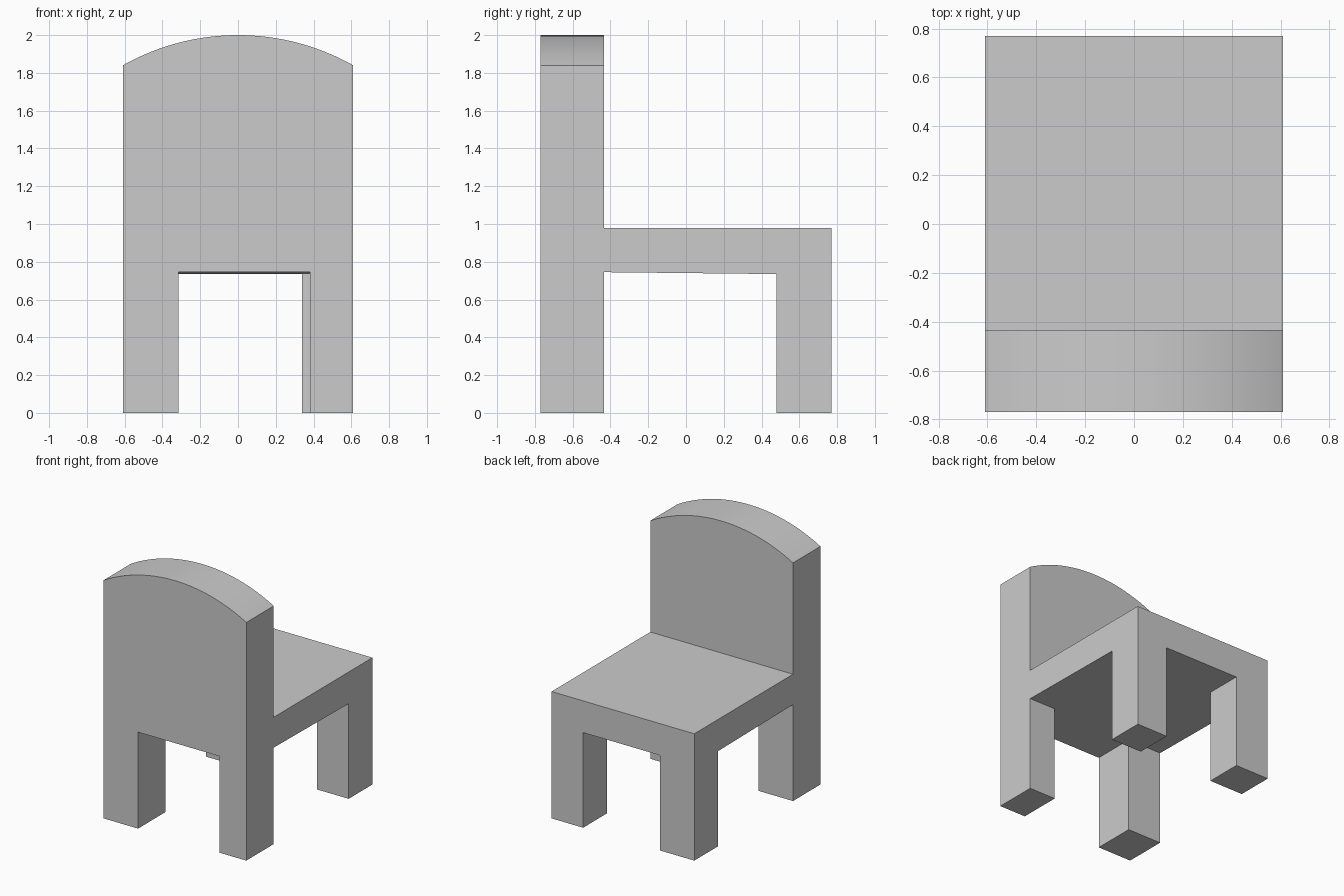
import bpy
import bmesh
import math

cube = bpy.data.objects.get("Cube")
if cube:
    bpy.data.objects.remove(cube, do_unlink=True)

grey = bpy.data.materials.new("plain grey")
grey.use_nodes = True
COLOUR = (0.6, 0.6, 0.6, 1)
grey.diffuse_color = COLOUR
grey.node_tree.nodes["Principled BSDF"].inputs["Base Color"].default_value = COLOUR

HALF_W = 0.61          # half the chair's width
REAR, FRONT = -0.77, 0.77
BACK_FACE = -0.435     # front surface of the backrest
FRONT_LEG = 0.48       # rear surface of the front legs
REAR_Z, FRONT_Z = 0.745, 0.735   # underside heights


def extrude_profile(name, points, direction):
    """Fill a closed outline and sweep it along a direction."""
    bm = bmesh.new()
    face = bm.faces.new([bm.verts.new(p) for p in points])
    swept = bmesh.ops.extrude_face_region(bm, geom=[face])["geom"]
    verts = [g for g in swept if isinstance(g, bmesh.types.BMVert)]
    bmesh.ops.translate(bm, verts=verts, vec=direction)
    bmesh.ops.recalc_face_normals(bm, faces=bm.faces)
    mesh = bpy.data.meshes.new(name)
    bm.to_mesh(mesh)
    bm.free()
    obj = bpy.data.objects.new(name, mesh)
    bpy.context.collection.objects.link(obj)
    mesh.materials.append(grey)
    return obj


# Backrest and rear legs: one arched panel with a doorway cut into its outline
shoulder, top = 1.84, 2.0
rise = top - shoulder
radius = (HALF_W ** 2 + rise ** 2) / (2 * rise)
sweep = math.asin(HALF_W / radius)
STEPS = 32
arch = []
for i in range(STEPS + 1):
    a = sweep * (1 - 2 * i / STEPS)
    arch.append((radius * math.sin(a), top - radius + radius * math.cos(a)))
outline = [(-HALF_W, 0), (-0.315, 0), (-0.315, REAR_Z),
           (0.38, REAR_Z), (0.38, 0), (HALF_W, 0)] + arch
backrest = extrude_profile("backrest_and_rear_legs",
                           [(x, REAR, z) for x, z in outline],
                           (0, BACK_FACE - REAR, 0))
bpy.context.view_layer.objects.active = backrest
backrest.select_set(True)
bpy.ops.object.shade_smooth_by_angle(angle=math.radians(20))
backrest.select_set(False)

# Seat: thick slab with a slightly sloping underside
seat_side = [(BACK_FACE, REAR_Z), (FRONT_LEG, FRONT_Z), (FRONT, FRONT_Z),
             (FRONT, 0.98), (BACK_FACE, 0.98)]
extrude_profile("seat", [(-HALF_W, y, z) for y, z in seat_side],
                (2 * HALF_W, 0, 0))

# Front legs
for name, x0, x1 in (("front_leg_right", -HALF_W, -0.315),
                     ("front_leg_left", 0.34, HALF_W)):
    foot = [(x0, FRONT_LEG, 0), (x1, FRONT_LEG, 0), (x1, FRONT, 0), (x0, FRONT, 0)]
    extrude_profile(name, foot, (0, 0, FRONT_Z))
